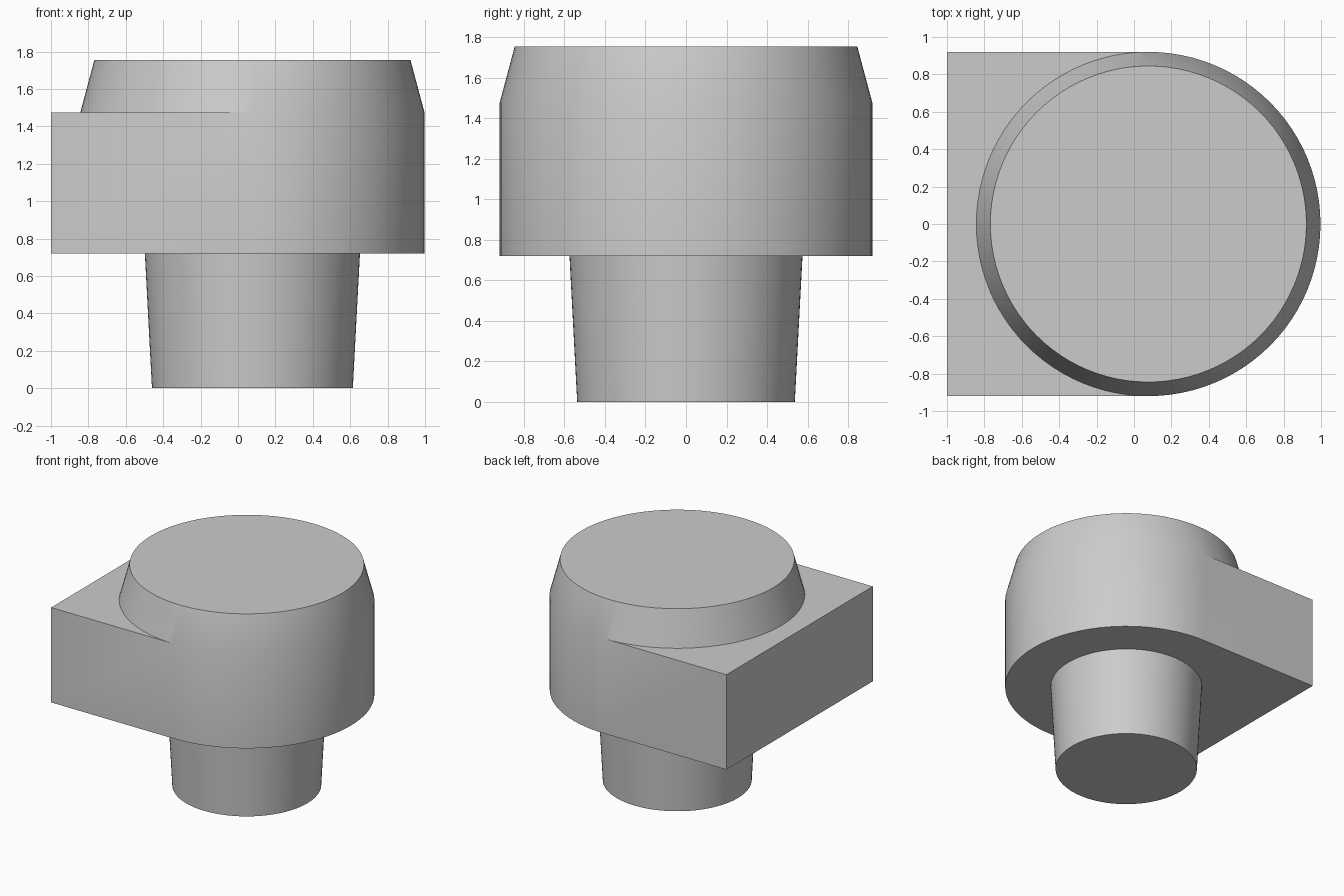
import bpy, bmesh
from math import sin, cos, pi, radians

if "Cube" in bpy.data.objects:
    bpy.data.objects.remove(bpy.data.objects["Cube"])

SEG = 96
CX = 0.077               # axis of all round parts
R = 0.92                 # body radius, also half the block width
Z_LOW, Z_MID, Z_TOP = 0.72, 1.475, 1.755

grey = bpy.data.materials.new("plain grey")
grey.use_nodes = True
colour = (0.6, 0.6, 0.6, 1)
grey.diffuse_color = colour
grey.node_tree.nodes["Principled BSDF"].inputs["Base Color"].default_value = colour


def ring(bm, radius, z, count=SEG):
    """Points counter-clockwise from the -y side of the axis."""
    return [bm.verts.new((CX + radius * sin(2 * pi * i / SEG),
                          -radius * cos(2 * pi * i / SEG), z)) for i in range(count)]


def bridge(bm, low, high, closed=True):
    for i in range(len(low) if closed else len(low) - 1):
        j = (i + 1) % len(low)
        bm.faces.new((low[i], low[j], high[j], high[i]))


def finish(bm, name):
    bmesh.ops.recalc_face_normals(bm, faces=bm.faces)
    mesh = bpy.data.meshes.new(name)
    bm.to_mesh(mesh)
    bm.free()
    obj = bpy.data.objects.new(name, mesh)
    bpy.context.collection.objects.link(obj)
    mesh.materials.append(grey)
    bpy.ops.object.select_all(action='DESELECT')
    obj.select_set(True)
    bpy.context.view_layer.objects.active = obj
    bpy.ops.object.shade_smooth_by_angle(angle=radians(30))


# Body: half-round block with a tapered round crown, one continuous skin
bm = bmesh.new()
half = SEG // 2 + 1
mid, top = ring(bm, R, Z_MID), ring(bm, R - 0.075, Z_TOP)
low = ring(bm, R, Z_LOW, half)
low += [bm.verts.new((-1, y, Z_LOW)) for y in (R, -R)]
corners = [bm.verts.new((-1, y, Z_MID)) for y in (R, -R)]
bridge(bm, low, mid[:half] + corners)
bridge(bm, mid, top)
bm.faces.new(top)
bm.faces.new(low[::-1])
# Shoulder around the crown, split in two along the axis line
quarter = 3 * SEG // 4
edge = bm.verts.new((-1, 0, Z_MID))
bm.faces.new(mid[half - 1:quarter + 1] + [edge, corners[0]])
bm.faces.new(mid[quarter:] + [mid[0], corners[1], edge])
finish(bm, "body")

# Stem: slightly tapered plug under the body
bm = bmesh.new()
foot, neck = ring(bm, 0.537, 0), ring(bm, 0.575, Z_LOW)
bridge(bm, foot, neck)
bm.faces.new(foot[::-1])
finish(bm, "stem")
